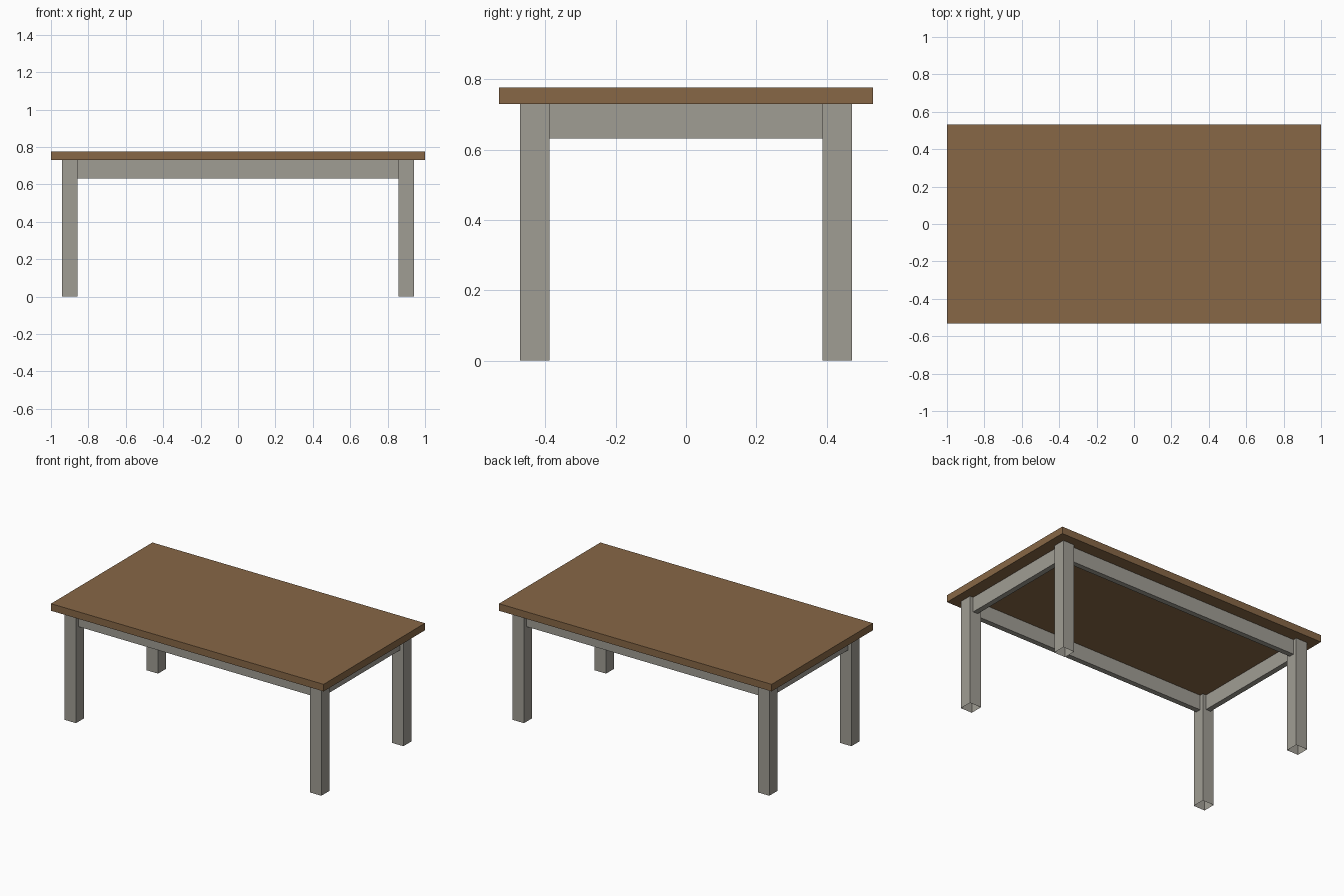
import bpy, bmesh

if "Cube" in bpy.data.objects:
    bpy.data.objects.remove(bpy.data.objects["Cube"])

def material(name, rgb):
    m = bpy.data.materials.new(name)
    m.diffuse_color = (*rgb, 1)
    m.use_nodes = True
    m.node_tree.nodes["Principled BSDF"].inputs["Base Color"].default_value = m.diffuse_color
    return m

brown = material("brown wood", (0.242, 0.136, 0.061))
grey = material("warm grey paint", (0.352, 0.337, 0.296))

TOP_Z, UNDER_Z, APRON_Z = 0.777, 0.73, 0.631
LEG_X, LEG_Y, LEG_W = 0.90, 0.43, 0.084
APRON_T = 0.035

def box(name, centre, size, mat, open_ends=False):
    bm = bmesh.new()
    bmesh.ops.create_cube(bm, size=1)
    bmesh.ops.scale(bm, vec=size, verts=bm.verts)
    bmesh.ops.translate(bm, vec=centre, verts=bm.verts)
    if open_ends:
        ends = [f for f in bm.faces if abs(f.normal.z) > 0.9]
        bmesh.ops.delete(bm, geom=ends, context='FACES_ONLY')
    me = bpy.data.meshes.new(name)
    bm.to_mesh(me)
    bm.free()
    me.materials.append(mat)
    ob = bpy.data.objects.new(name, me)
    bpy.context.collection.objects.link(ob)
    return ob

# Tabletop slab
box("tabletop", (0, 0, (TOP_Z + UNDER_Z) / 2), (2.0, 1.062, TOP_Z - UNDER_Z), brown)

# Legs: square tubes, open at the foot
for sy, fb in ((-1, "front"), (1, "back")):
    for sx, lr in ((-1, "left"), (1, "right")):
        box(f"{fb}_{lr}_leg", (sx * LEG_X, sy * LEG_Y, UNDER_Z / 2),
            (LEG_W, LEG_W, UNDER_Z), grey, open_ends=True)

# Aprons: thin rails centred between the legs
az, ah = (UNDER_Z + APRON_Z) / 2, UNDER_Z - APRON_Z
for s, fb, lr in ((-1, "front", "left"), (1, "back", "right")):
    box(f"{fb}_apron", (0, s * LEG_Y, az), (2 * LEG_X - LEG_W, APRON_T, ah), grey)
    box(f"{lr}_apron", (s * LEG_X, 0, az), (APRON_T, 2 * LEG_Y - LEG_W, ah), grey)
